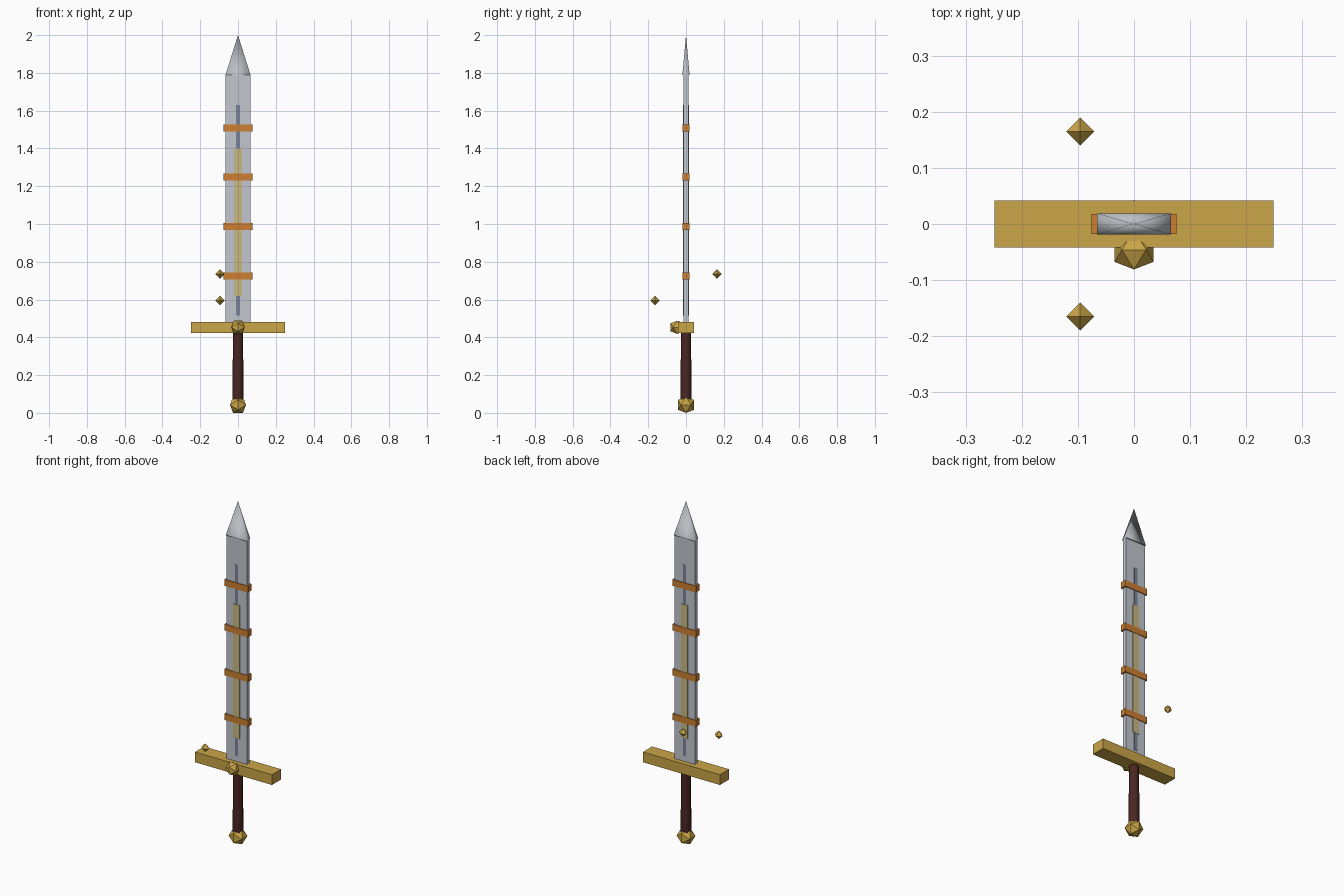
import bpy, bmesh, math
from mathutils import Vector

if "Cube" in bpy.data.objects:
    bpy.data.objects.remove(bpy.data.objects["Cube"])


def material(name, r, g, b):
    def lin(c):
        c /= 255
        return c / 12.92 if c <= 0.04045 else ((c + 0.055) / 1.055) ** 2.4
    m = bpy.data.materials.new(name)
    m.diffuse_color = (lin(r), lin(g), lin(b), 1)
    m.use_nodes = True
    m.node_tree.nodes["Principled BSDF"].inputs["Base Color"].default_value = m.diffuse_color
    return m


STEEL = material("blade_steel", 194, 198, 205)
TIP = material("tip_steel", 186, 190, 195)
GROOVE = material("groove_blue_grey", 122, 133, 153)
INLAY = material("pale_gold", 200, 184, 130)
GOLD = material("gold", 203, 166, 72)
BRONZE = material("bronze", 205, 127, 50)
LEATHER = material("dark_leather", 74, 38, 34)


def finish(name, bm, mat):
    bmesh.ops.recalc_face_normals(bm, faces=bm.faces)
    me = bpy.data.meshes.new(name)
    bm.to_mesh(me)
    bm.free()
    me.materials.append(mat)
    ob = bpy.data.objects.new(name, me)
    bpy.context.collection.objects.link(ob)
    return ob


def box(name, half_x, half_y, z0, z1, mat):
    bm = bmesh.new()
    bmesh.ops.create_cube(bm, size=2)
    for v in bm.verts:
        v.co = (v.co.x * half_x, v.co.y * half_y, (z0 + z1) / 2 + v.co.z * (z1 - z0) / 2)
    return finish(name, bm, mat)


def hull(name, points, center, radius, mat):
    """Faceted gem: convex hull of unit directions."""
    bm = bmesh.new()
    for p in points:
        bm.verts.new(Vector(center) + Vector(p).normalized() * radius)
    bmesh.ops.convex_hull(bm, input=bm.verts)
    return finish(name, bm, mat)


def cone(name, sides, r1, r2, z0, z1, mat, turn=0, scale=(1, 1)):
    """Upright tapered prism, smooth around its sides with crisp ends."""
    bm = bmesh.new()
    bmesh.ops.create_cone(bm, cap_ends=True, segments=sides, radius1=r1, radius2=r2, depth=z1 - z0)
    c, s = math.cos(turn), math.sin(turn)
    for v in bm.verts:
        x, y, z = v.co
        v.co = ((x * c - y * s) * scale[0], (x * s + y * c) * scale[1], z + (z0 + z1) / 2)
    bmesh.ops.remove_doubles(bm, verts=bm.verts, dist=1e-5)
    bmesh.ops.recalc_face_normals(bm, faces=bm.faces)
    for f in bm.faces:
        f.smooth = abs(f.normal.z) < 0.95
    for e in bm.edges:
        if len({f.smooth for f in e.link_faces}) > 1:
            e.smooth = False
    return finish(name, bm, mat)


# Direction sets for the two gem shapes
T = (1 + math.sqrt(5)) / 2
ICO = [p for a in (-1, 1) for b in (-T, T) for p in ((a, 0, b), (0, b, a), (b, a, 0))]
OCTA = [(1, 0, 0), (-1, 0, 0), (0, 1, 0), (0, -1, 0), (0, 0, 1), (0, 0, -1)]

# Blade, pyramid tip, groove and inlay running through it
box("blade", 0.066, 0.013, 0.48, 1.79, STEEL)
cone("blade_tip", 4, math.sqrt(2), 0, 1.79, 2.0, TIP, math.pi / 4, (0.066, 0.019))
box("blade_groove", 0.0105, 0.0148, 0.515, 1.63, GROOVE)
box("blade_inlay", 0.021, 0.016, 0.62, 1.40, INLAY)

# Bands around the blade
for i in range(4):
    z = 0.725 + i * 0.2615
    box(f"blade_band_{i + 1}", 0.076, 0.018, z - 0.0185, z + 0.0185, BRONZE)

# Hilt
box("crossguard", 0.249, 0.042, 0.422, 0.482, GOLD)
hull("guard_gem", ICO, (0, -0.046, 0.453), 0.041, GOLD)
cone("grip", 8, 0.029, 0.027, 0.06, 0.43, LEATHER)
hull("pommel", ICO, (0, 0, 0.0425), 0.05, GOLD)

# Small floating gems beside the blade
for side, z in (("front", 0.595), ("back", 0.735)):
    y = -0.165 if side == "front" else 0.165
    hull(f"floating_gem_{side}", OCTA, (-0.096, y, z), 0.025, GOLD)
